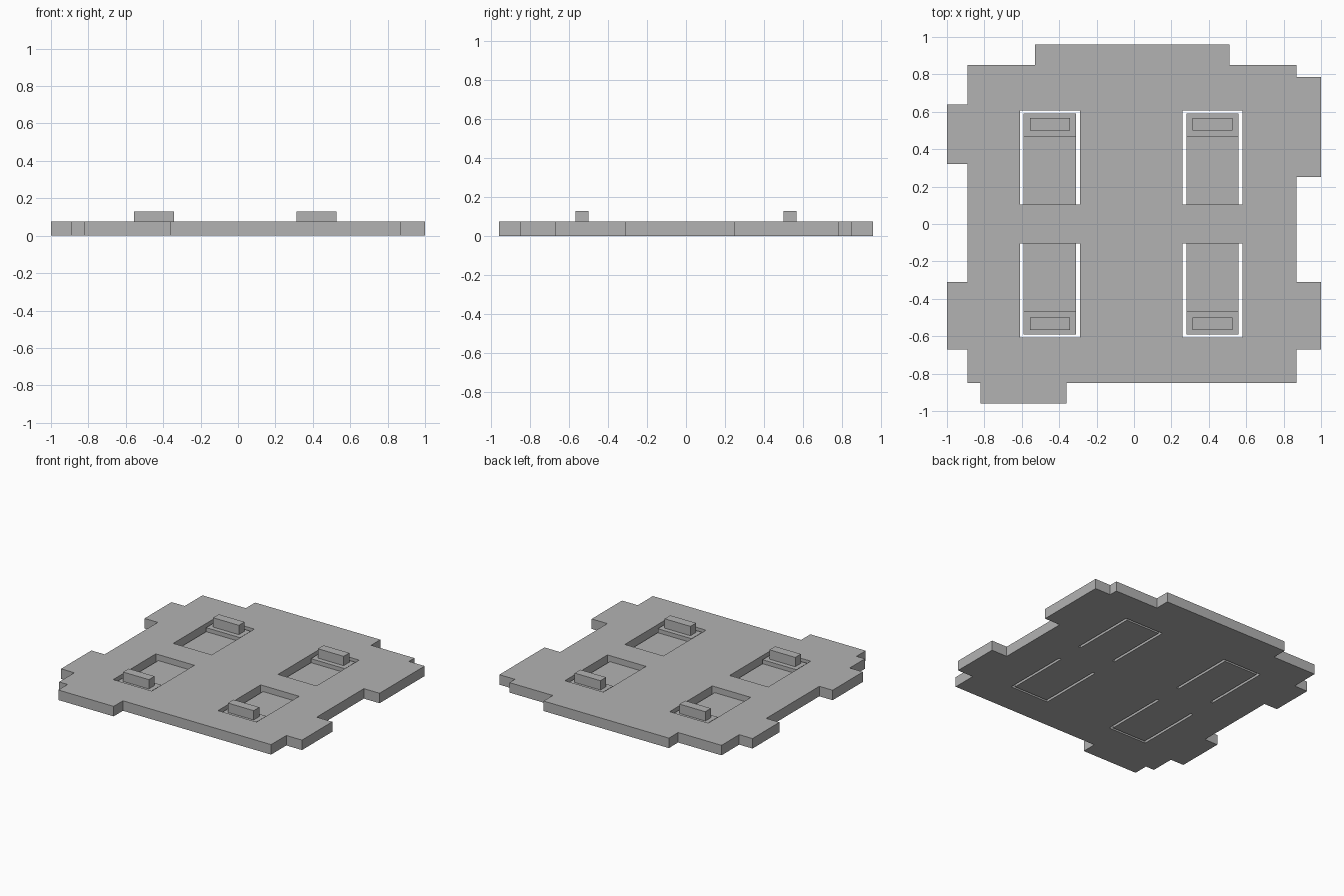
import bpy
import bmesh
from mathutils import Vector

if "Cube" in bpy.data.objects:
    bpy.data.objects.remove(bpy.data.objects["Cube"], do_unlink=True)

THICK = 0.075        # plate
TONGUE = 0.03        # thin flexing strip
PAD = 0.06           # thicker free end of the strip
BUTTON_TOP = 0.13

grey = bpy.data.materials.new("plain grey")
grey.use_nodes = True
COLOUR = (0.45, 0.45, 0.45, 1)
grey.diffuse_color = COLOUR
grey.node_tree.nodes["Principled BSDF"].inputs["Base Color"].default_value = COLOUR


def prism(name, points, direction):
    """Extrude a flat polygon along a direction into a solid."""
    bm = bmesh.new()
    face = bm.faces.new([bm.verts.new(p) for p in points])
    moved = bmesh.ops.extrude_face_region(bm, geom=[face])["geom"]
    bmesh.ops.translate(bm, vec=Vector(direction),
                        verts=[v for v in moved if isinstance(v, bmesh.types.BMVert)])
    bmesh.ops.recalc_face_normals(bm, faces=bm.faces)
    mesh = bpy.data.meshes.new(name)
    bm.to_mesh(mesh)
    bm.free()
    mesh.materials.append(grey)
    obj = bpy.data.objects.new(name, mesh)
    bpy.context.collection.objects.link(obj)
    return obj


def box(name, x0, x1, y0, y1, z0, z1):
    base = [(x0, y0, z0), (x1, y0, z0), (x1, y1, z0), (x0, y1, z0)]
    return prism(name, base, (0, 0, z1 - z0))


# Plate outline with its interlocking edge tabs
outline = [
    (-.89, -.85), (-.82, -.85), (-.82, -.96), (-.36, -.96), (-.36, -.85), (.87, -.85),
    (.87, -.67), (1, -.67), (1, -.31), (.87, -.31), (.87, .25), (1, .25), (1, .785),
    (.87, .785), (.87, .85), (.51, .85), (.51, .96), (-.53, .96), (-.53, .85),
    (-.89, .85), (-.89, .64), (-1, .64), (-1, .32), (-.89, .32), (-.89, -.31),
    (-1, -.31), (-1, -.67), (-.89, -.67)]
plate = prism("plate", [(x, y, 0) for x, y in outline], (0, 0, THICK))

# Four windows, each with a spring tongue, raised pad and button
ROOT, TIP = 0.103, 0.592
for side, cx in (("right", -0.45), ("left", 0.42)):
    for end, s in (("front", -1), ("back", 1)):
        tag = f"{end}_{side}"
        cutter = box(f"window_cutter_{tag}", cx - 0.16, cx + 0.16,
                     s * ROOT, s * 0.608, -0.1, 0.2)
        cutter.hide_render = True
        cutter.hide_viewport = True
        cut = plate.modifiers.new(f"window_{tag}", "BOOLEAN")
        cut.operation = "DIFFERENCE"
        cut.solver = "EXACT"
        cut.object = cutter

        profile = [(ROOT, 0), (TIP, 0), (TIP, PAD), (0.465, PAD),
                   (0.465, TONGUE), (ROOT, TONGUE)]
        prism(f"tongue_{tag}", [(cx - 0.14, s * y, z) for y, z in profile], (0.28, 0, 0))
        box(f"button_{tag}", cx - 0.107, cx + 0.107, s * 0.5, s * 0.567, PAD, BUTTON_TOP)
